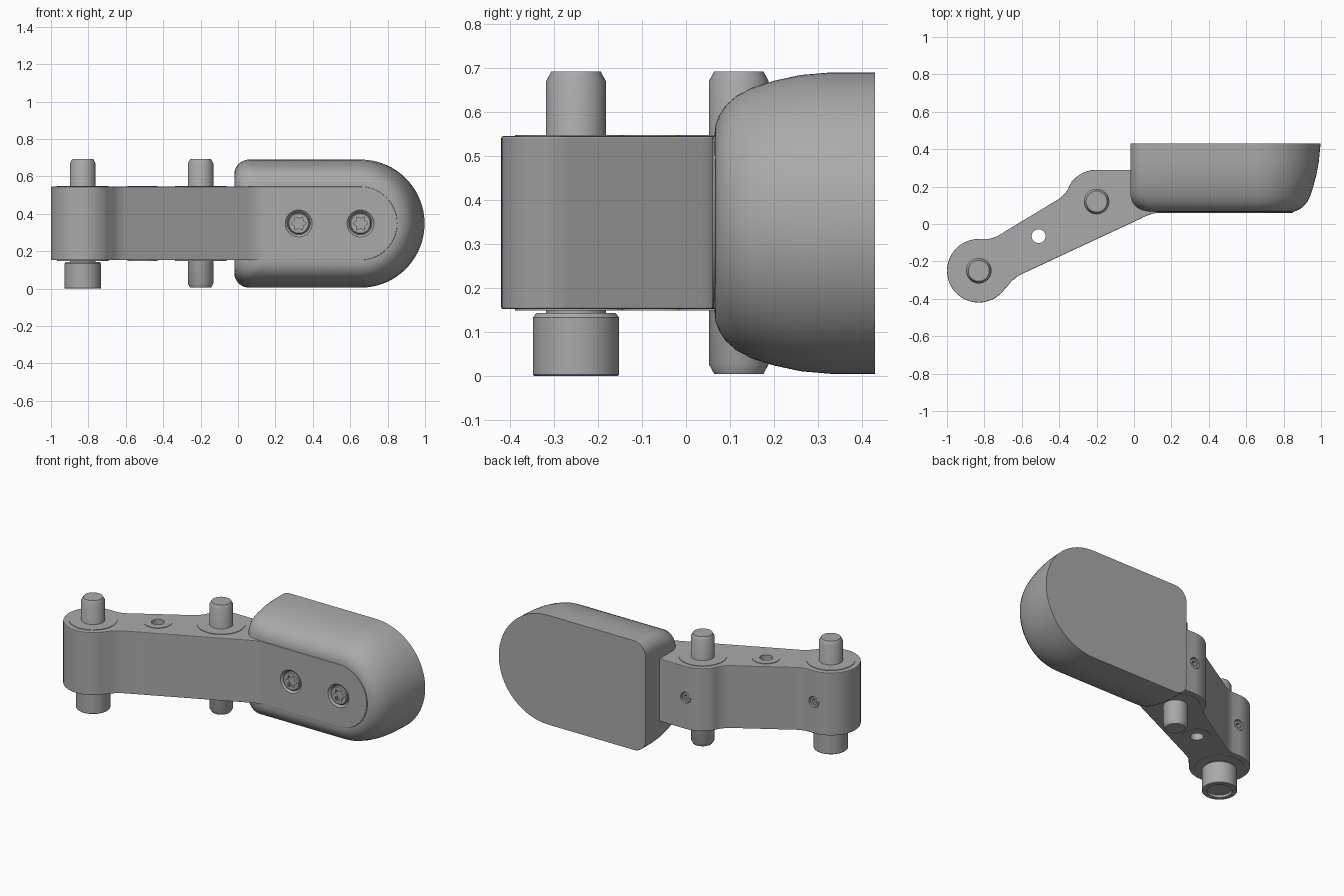
import bpy, bmesh
from math import sin, cos, pi, radians, sqrt
from mathutils import Matrix, Vector

cube = bpy.data.objects.get("Cube")
if cube:
    bpy.data.objects.remove(cube)

metal = bpy.data.materials.new("plain grey")
metal.use_nodes = True
GREY = (0.4, 0.4, 0.4, 1)
metal.diffuse_color = GREY
metal.node_tree.nodes["Principled BSDF"].inputs["Base Color"].default_value = GREY

BOSSES = [(-0.83, -0.25), (-0.2, 0.12)]
BOSS_R = 0.17
Z0, Z1 = 0.152, 0.545          # arm underside and top
MID = (Z0 + Z1) / 2
SCREWS = [0.325, 0.655]
TO_FRONT = Matrix.Rotation(radians(90), 4, 'X')    # local z -> -y
TO_BACK = Matrix.Rotation(radians(-90), 4, 'X')    # local z -> +y


def select(obj):
    bpy.ops.object.select_all(action='DESELECT')
    obj.select_set(True)
    bpy.context.view_layer.objects.active = obj


def smooth(obj):
    select(obj)
    bpy.ops.object.shade_smooth_by_angle(angle=radians(30))


def finish(name, bm, matrix=Matrix()):
    bmesh.ops.remove_doubles(bm, verts=bm.verts, dist=1e-5)
    bmesh.ops.recalc_face_normals(bm, faces=bm.faces)
    bm.transform(matrix)
    mesh = bpy.data.meshes.new(name)
    bm.to_mesh(mesh)
    bm.free()
    mesh.materials.append(metal)
    obj = bpy.data.objects.new(name, mesh)
    bpy.context.collection.objects.link(obj)
    smooth(obj)
    return obj


def loft(name, rings, matrix=Matrix()):
    """Skin a stack of equal-length rings and cap both ends."""
    bm = bmesh.new()
    loops = [[bm.verts.new(p) for p in ring] for ring in rings]
    n = len(loops[0])
    for a, b in zip(loops, loops[1:]):
        for i in range(n):
            j = (i + 1) % n
            bm.faces.new((a[i], a[j], b[j], b[i]))
    bm.faces.new(loops[0])
    bm.faces.new(loops[-1])
    return finish(name, bm, matrix)


def prism(name, outline, z0, z1, matrix=Matrix()):
    return loft(name, [[(x, y, z) for x, y in outline] for z in (z0, z1)], matrix)


def lathe(name, profile, matrix=Matrix(), closed=False, steps=48):
    """Spin an (r, z) profile about the local z axis."""
    bm = bmesh.new()
    verts = [bm.verts.new((r, 0, z)) for r, z in profile]
    pairs = list(zip(verts, verts[1:])) + ([(verts[-1], verts[0])] if closed else [])
    edges = [bm.edges.new(p) for p in pairs]
    bmesh.ops.spin(bm, geom=verts + edges, cent=(0, 0, 0), axis=(0, 0, 1),
                   angle=2 * pi, steps=steps, use_merge=False)
    return finish(name, bm, matrix)


def arc(cx, cy, r, a0, a1, n=24):
    return [(cx + r * cos(radians(a0 + (a1 - a0) * i / n)),
             cy + r * sin(radians(a0 + (a1 - a0) * i / n))) for i in range(n + 1)]


def bend(p, q, r, n=8):
    """Quadratic blend from p to r, pulled toward q."""
    p, q, r = Vector(p), Vector(q), Vector(r)
    return [tuple(p * (1 - t) ** 2 + q * 2 * t * (1 - t) + r * t * t)
            for t in (i / n for i in range(n + 1))]


def cut(obj, cutter, keep=False):
    cutter.hide_render = True
    select(obj)
    mod = obj.modifiers.new("cut", 'BOOLEAN')
    mod.operation = 'DIFFERENCE'
    mod.solver = 'EXACT'
    mod.object = cutter
    bpy.ops.object.modifier_apply(modifier=mod.name)
    if not keep:
        bpy.data.objects.remove(cutter)
    smooth(obj)


def bevel(obj, width):
    select(obj)
    mod = obj.modifiers.new("bevel", 'BEVEL')
    mod.width, mod.segments = width, 2
    mod.limit_method, mod.angle_limit = 'ANGLE', radians(50)
    bpy.ops.object.modifier_apply(modifier=mod.name)
    smooth(obj)


def disc(r, z0, z1):
    return [(0, z0), (r, z0), (r, z1), (0, z1)]


# arm: two round bosses joined by a slanted web that runs into the pad
(ax, ay), (bx, by) = BOSSES
outline = arc(ax, ay, BOSS_R, 90, 327, 40)
outline += bend((-0.672, -0.328), (-0.65, -0.295), (-0.605, -0.27))
outline += bend((0.03, 0.026), (0.09, 0.06), (0.14, 0.06))
outline += [(0.14, 0.2), (0.06, by + BOSS_R)]
outline += arc(bx, by, BOSS_R, 90, 143, 12)
outline += bend((-0.345, 0.205), (-0.36, 0.165), (-0.40, 0.135))
outline += bend((-0.69, -0.04), (-0.74, -0.075), (-0.78, -0.08))
arm = prism("arm", outline, Z0, Z1)
bevel(arm, 0.004)

# pad: D-shaped block with a domed front edge
DOME = [(0.43, 0), (0.33, 0), (0.26, 0.006), (0.2, 0.019), (0.15, 0.035), (0.115, 0.053),
        (0.09, 0.075), (0.075, 0.098), (0.067, 0.12), (0.065, 0.14)]
PAD_Z, PAD_R, END_X, LEFT_X = 0.3475, 0.3425, 0.655, -0.02


def pad_ring(y, t):
    r = PAD_R - t
    drop = max(0, 0.165 - y)
    left = LEFT_X + 0.1 - sqrt(max(0, 0.01 - drop ** 2))
    stretch = (PAD_R - t - 0.02 * min(1, (0.43 - y) / 0.2)) / r
    c = 0.08
    pts = [(END_X + (x - END_X) * stretch, z) for x, z in arc(END_X, PAD_Z, r, -90, 90, 48)]
    pts += arc(left + c, PAD_Z + r - c, c, 90, 180, 10)
    pts += arc(left + c, PAD_Z - r + c, c, 180, 270, 10)
    return [(x, y, z) for x, z in pts]


pad = loft("pad", [pad_ring(y, t) for y, t in DOME])

# mounting plate on the front of the pad
half = (Z1 - Z0) / 2
capsule = arc(END_X, MID, half, -90, 90, 36) + [(0.12, Z1), (0.12, Z0)]
plate = prism("mounting_plate", capsule, -0.12, -0.06, Matrix.Rotation(radians(90), 4, 'X'))
plate.data.transform(Matrix.Translation((0, 0, 0)))
bevel(plate, 0.004)

# face screws in countersunk seats with star sockets
star = [(r * cos(k * pi / 6), r * sin(k * pi / 6))
        for k, r in enumerate([0.04, 0.026] * 6)]
for i, x in enumerate(SCREWS):
    at = Matrix.Translation((x, 0.06, MID)) @ TO_FRONT
    seat = lathe("seat_cutter", [(0, -0.025), (0.06, -0.025), (0.06, -0.012),
                                 (0.073, 0.001), (0.073, 0.03), (0, 0.03)], at)
    cut(plate, seat, keep=True)
    cut(pad, seat)
    head = lathe(f"face_screw_{i + 1}", [(0, -0.03), (0.057, -0.03), (0.057, -0.006),
                                         (0.052, -0.002), (0, -0.002)], at)
    cut(head, prism("star_cutter", star, -0.02, 0.02, at))

# set screws in the back of each boss
hexagon = arc(0, 0, 0.018, 0, 300, 5)
for i, (x, y) in enumerate(BOSSES):
    at = Matrix.Translation((x, y + BOSS_R, MID)) @ TO_BACK
    cut(arm, lathe("hole_cutter", disc(0.034, -0.04, 0.03), at, steps=32))
    grub = lathe(f"set_screw_{i + 1}", disc(0.029, -0.045, -0.008), at, steps=32)
    cut(grub, prism("hex_cutter", hexagon, -0.03, 0.02, at))

# bushing through the middle of the web
at = Matrix.Translation((-0.51, -0.065, 0))
cut(arm, lathe("bore_cutter", disc(0.05, 0, 0.7), at))
RIM = 0.003
lathe("bushing", [(0.037, Z0 - RIM), (0.08, Z0 - RIM), (0.08, Z0 + RIM), (0.051, Z0 + RIM),
                  (0.051, Z1 - RIM), (0.08, Z1 - RIM), (0.08, Z1 + RIM), (0.037, Z1 + RIM)],
      at, closed=True)

# washers and pins on the bosses
PIN_R, CHAMFER, TOP = 0.068, 0.012, 0.692
tip = [(PIN_R, TOP - 0.022), (PIN_R - CHAMFER, TOP), (0, TOP)]
for i, (x, y) in enumerate(BOSSES):
    at = Matrix.Translation((x, y, 0))
    for side, z in (("lower", Z0), ("upper", Z1)):
        lathe(f"{side}_washer_{i + 1}", disc(0.138, z - RIM, z + RIM), at)
    if i == 0:
        lathe("outer_pin", [(0, 0.13), (PIN_R, 0.13)] + tip, at)
        lathe("end_cap", [(0, 0.015), (0.07, 0.015), (0.07, 0), (0.095, 0), (0.098, 0.003),
                          (0.098, 0.133), (0.09, 0.143), (0, 0.143)], at)
    else:
        lathe("inner_pin", [(0, 0.005), (PIN_R - CHAMFER, 0.005), (PIN_R, 0.027)] + tip, at)
